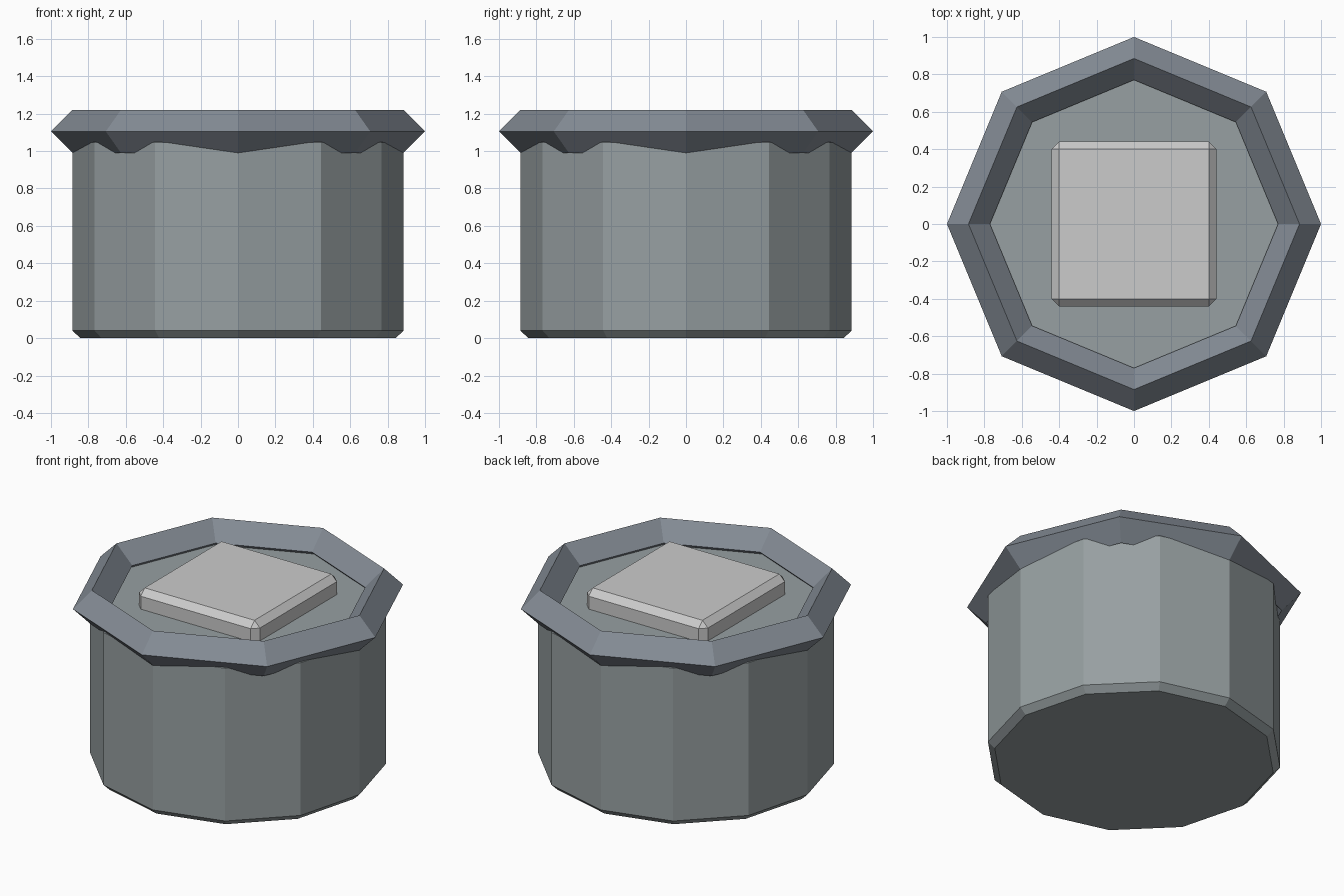
import bpy
from math import pi

if "Cube" in bpy.data.objects:
    bpy.data.objects.remove(bpy.data.objects["Cube"])


def finish(name, color=None, bevel=0.0):
    """Name the active object, tint it and chamfer its edges."""
    ob = bpy.context.object
    ob.name = name
    if color:
        mat = bpy.data.materials.new(name + "_paint")
        mat.diffuse_color = (*color, 1)
        mat.use_nodes = True
        mat.node_tree.nodes["Principled BSDF"].inputs["Base Color"].default_value = mat.diffuse_color
        ob.data.materials.append(mat)
    if bevel:
        bpy.ops.object.transform_apply(location=False, rotation=True, scale=True)
        mod = ob.modifiers.new("chamfer", 'BEVEL')
        mod.width = bevel
        mod.segments = 1
        mod.limit_method = 'ANGLE'
        mod.angle_limit = pi / 4   # skips the 30 degree side edges of the drum
    return ob


# Twelve-sided drum with chamfered ends
HEIGHT = 1.085
bpy.ops.mesh.primitive_cylinder_add(vertices=12, radius=0.885, depth=HEIGHT,
                                    location=(0, 0, HEIGHT / 2))
finish("drum_body", (0.31, 0.35, 0.36), 0.04)

# Octagonal rim with a diamond cross-section
bpy.ops.mesh.primitive_torus_add(major_segments=8, minor_segments=4,
                                 major_radius=0.885, minor_radius=0.115,
                                 location=(0, 0, 1.105))
finish("top_rim", (0.23, 0.26, 0.30))

# Square chamfered pad sunk into the drum top
bpy.ops.mesh.primitive_cube_add(size=1, location=(0, 0, 1.11))
bpy.context.object.scale = (0.88, 0.88, 0.20)
finish("top_pad", (0.55, 0.55, 0.55), 0.04)
